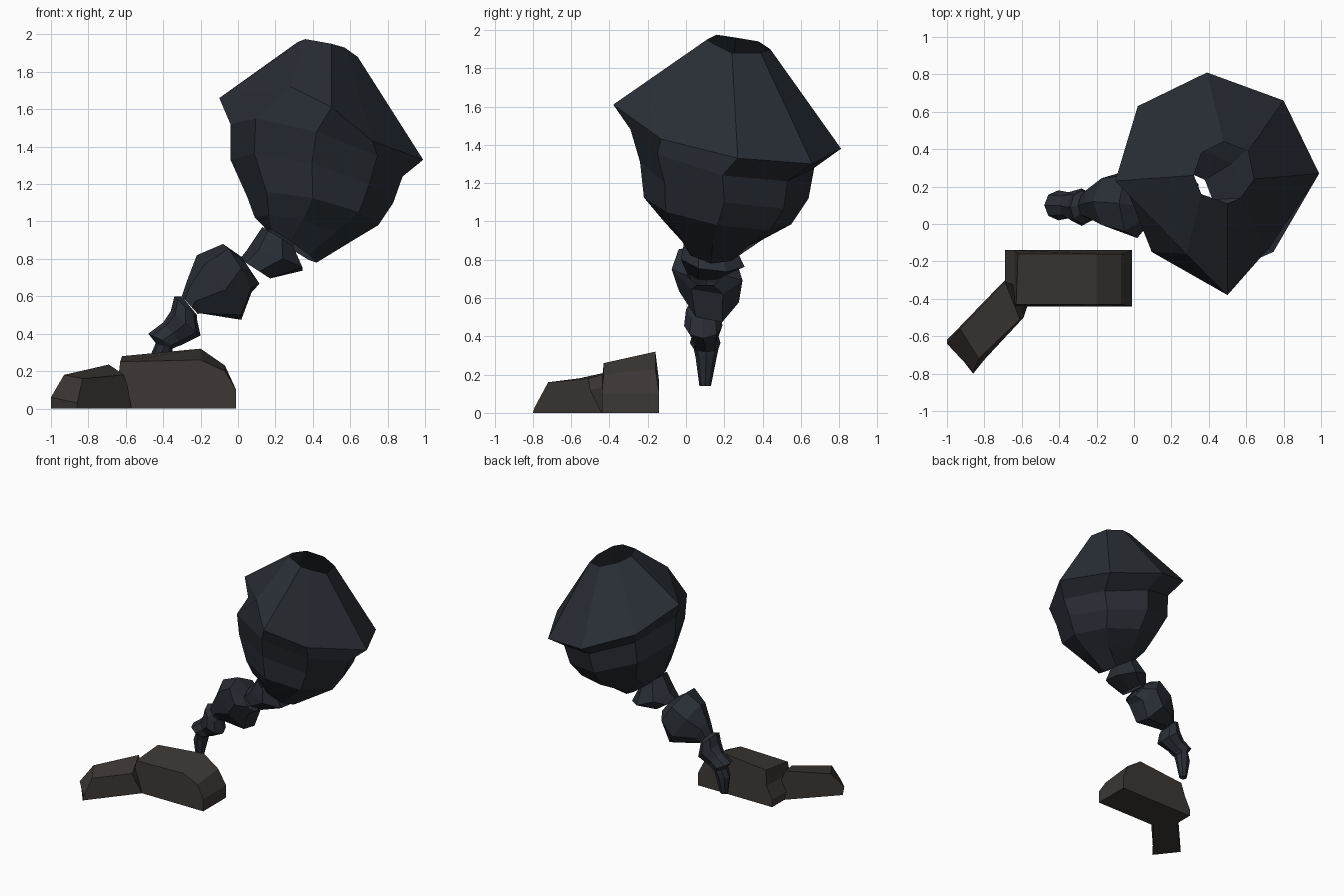
import bpy, bmesh
from math import cos, sin, tau

N = 8


def material(name, rgb):
    m = bpy.data.materials.new(name)
    m.diffuse_color = (*rgb, 1)
    return m


SMOKE = material("smoke_dark", (0.022, 0.027, 0.036))
ROCK = material("rock_brown", (0.045, 0.038, 0.034))


def loft(name, rings, mat, cap_start=False, cap_end=False):
    """Join equal-length vertex loops with flat faces."""
    bm = bmesh.new()
    loops = [[bm.verts.new(p) for p in r] for r in rings]
    n = len(loops[0])
    for a, b in zip(loops, loops[1:]):
        for i in range(n):
            j = (i + 1) % n
            bm.faces.new((a[i], a[j], b[j], b[i]))
    if cap_start:
        bm.faces.new(loops[0][::-1])
    if cap_end:
        bm.faces.new(loops[-1])
    bmesh.ops.recalc_face_normals(bm, faces=bm.faces)
    mesh = bpy.data.meshes.new(name)
    bm.to_mesh(mesh)
    bm.free()
    mesh.materials.append(mat)
    ob = bpy.data.objects.new(name, mesh)
    bpy.context.collection.objects.link(ob)
    return ob


def ring(xl, zl, xr, zr, yf, yb, dz=0.0, n=N):
    """Tilted ellipse: left/right ends in x-z, front/back in y, dz = drop to the back."""
    pts = []
    for i in range(n):
        c, s = cos(tau * i / n), sin(tau * i / n)
        pts.append(((xl + xr) / 2 - c * (xr - xl) / 2,
                    (yf + yb) / 2 - s * (yb - yf) / 2,
                    (zl + zr) / 2 + c * (zl - zr) / 2 + s * dz / 2))
    return pts


# Large smoke cloud, with an irregular wide rim and open ends
rim = [(-.10, .23, 1.66), (.28, -.16, 1.72), (.50, -.38, 1.61), (.72, -.13, 1.43),
       (.99, .27, 1.33), (.80, .66, 1.30), (.39, .81, 1.38), (.02, .63, 1.53)]
mouth = [(.32, .26, 1.96), (.36, .16, 1.975), (.50, .11, 1.95), (.57, .14, 1.93),
         (.64, .24, 1.88), (.61, .39, 1.88), (.48, .44, 1.90), (.36, .38, 1.94)]
loft("smoke_cloud", [
    ring(.14, .97, .42, .78, -.02, .28, .04),
    ring(.09, 1.02, .60, .89, -.12, .40, .10),
    ring(.05, 1.13, .75, .98, -.22, .55, .14),
    ring(-.04, 1.33, .83, 1.10, -.24, .64, .19),
    ring(-.04, 1.52, .88, 1.24, -.29, .67, .20),
    rim, mouth], SMOKE)

# Twisting smoke tail, narrowing to the tip
loft("smoke_tail", [
    ring(-.45, .14, -.39, .14, .07, .13),
    ring(-.47, .28, -.35, .30, .05, .16),
    ring(-.44, .35, -.35, .32, .04, .17),
    ring(-.48, .40, -.33, .33, .02, .18),
    ring(-.40, .46, -.30, .34, .03, .17),
    ring(-.36, .52, -.20, .39, -.01, .19),
    ring(-.34, .60, -.22, .48, .00, .18),
    ring(-.30, .60, -.22, .50, .04, .16),
], SMOKE, cap_start=True)

loft("smoke_middle_puff", [
    ring(-.30, .60, -.21, .50, .03, .17, n=7),
    ring(-.27, .69, -.20, .50, .02, .20, n=7),
    ring(-.22, .82, .03, .47, -.04, .28, .06, n=7),
    ring(-.08, .88, .08, .62, -.08, .30, .06, n=7),
    ring(.02, .81, .12, .66, .00, .20, n=7),
], SMOKE)

loft("smoke_neck", [
    ring(.01, .80, .18, .69, .00, .22, n=7),
    ring(.05, .85, .36, .74, -.03, .31, .04, n=7),
    ring(.13, .97, .30, .87, -.01, .24, n=7),
], SMOKE)

# Large rock slab: front and back outlines bridged
front = [(-.69, 0), (-.69, .06), (-.64, .16), (-.63, .25), (-.20, .26), (-.07, .20), (-.01, .10), (-.01, 0)]
back = [(-.69, 0), (-.69, .06), (-.64, .16), (-.62, .28), (-.20, .32), (-.07, .23), (-.01, .10), (-.01, 0)]
loft("large_rock", [
    [(x, -.44 + (.01 if z > .19 else 0), z) for x, z in front],
    [(x, -.14 - (.02 if z > .19 else 0), z) for x, z in back],
], ROCK, True, True)

# Small angled rock
loft("small_rock", [
    [(-1.0, -.62, 0), (-1.0, -.64, .06), (-.93, -.56, .18), (-.69, -.31, .235), (-.65, -.32, .15), (-.69, -.30, 0)],
    [(-.86, -.80, 0), (-.86, -.79, .03), (-.83, -.72, .16), (-.61, -.51, .18), (-.59, -.50, .12), (-.57, -.44, 0)],
], ROCK, True, True)
